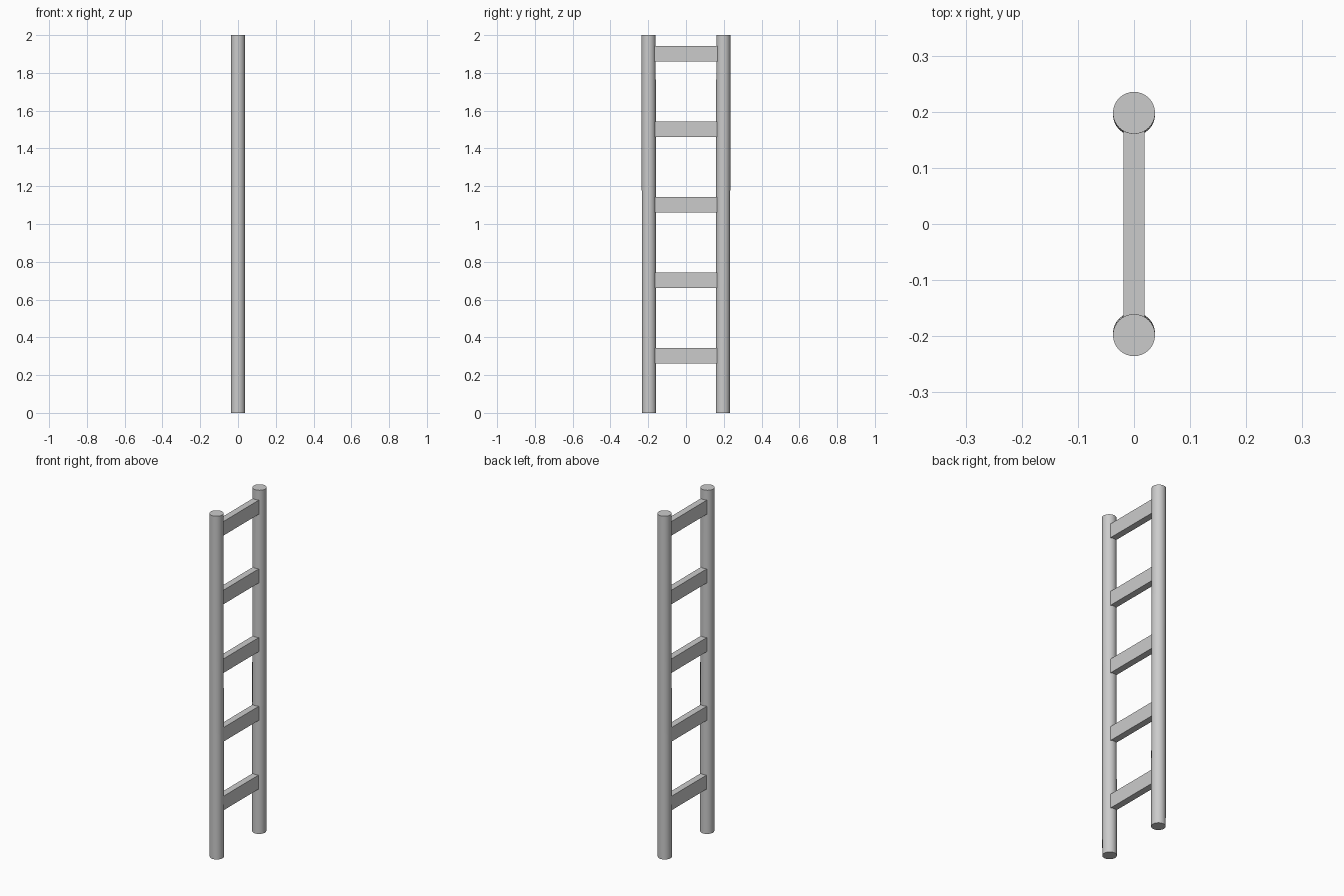
import bpy
import math
from mathutils import Matrix

if "Cube" in bpy.data.objects:
    bpy.data.objects.remove(bpy.data.objects["Cube"])

HEIGHT = 2.0
RADIUS = 0.0375
TOP_Y, BOTTOM_Y = 0.198, 0.195   # rails spread very slightly toward the top


def rail(name, side):
    """Round upright, sheared slightly outward so its ends stay level."""
    bpy.ops.mesh.primitive_cylinder_add(vertices=32, radius=RADIUS, depth=HEIGHT)
    ob = bpy.context.object
    ob.name = name
    shear = Matrix.Identity(4)
    shear[1][2] = side * (TOP_Y - BOTTOM_Y) / HEIGHT
    middle = side * (TOP_Y + BOTTOM_Y) / 2
    ob.data.transform(Matrix.Translation((0, middle, HEIGHT / 2)) @ shear)
    ob.location = (0, 0, 0)
    bpy.ops.object.shade_smooth_by_angle(angle=math.radians(30))


def rung(index):
    """Flat rectangular step, ends just seated in the rails."""
    bpy.ops.mesh.primitive_cube_add(size=1, location=(0, 0, 0.302 + 0.4 * index))
    ob = bpy.context.object
    ob.name = f"rung_{index + 1}"
    ob.scale = (0.038, 0.335, 0.082)
    bpy.ops.object.transform_apply(location=False, rotation=False, scale=True)


# Side rails
rail("front_rail", -1)
rail("back_rail", 1)

# Steps
for i in range(5):
    rung(i)
